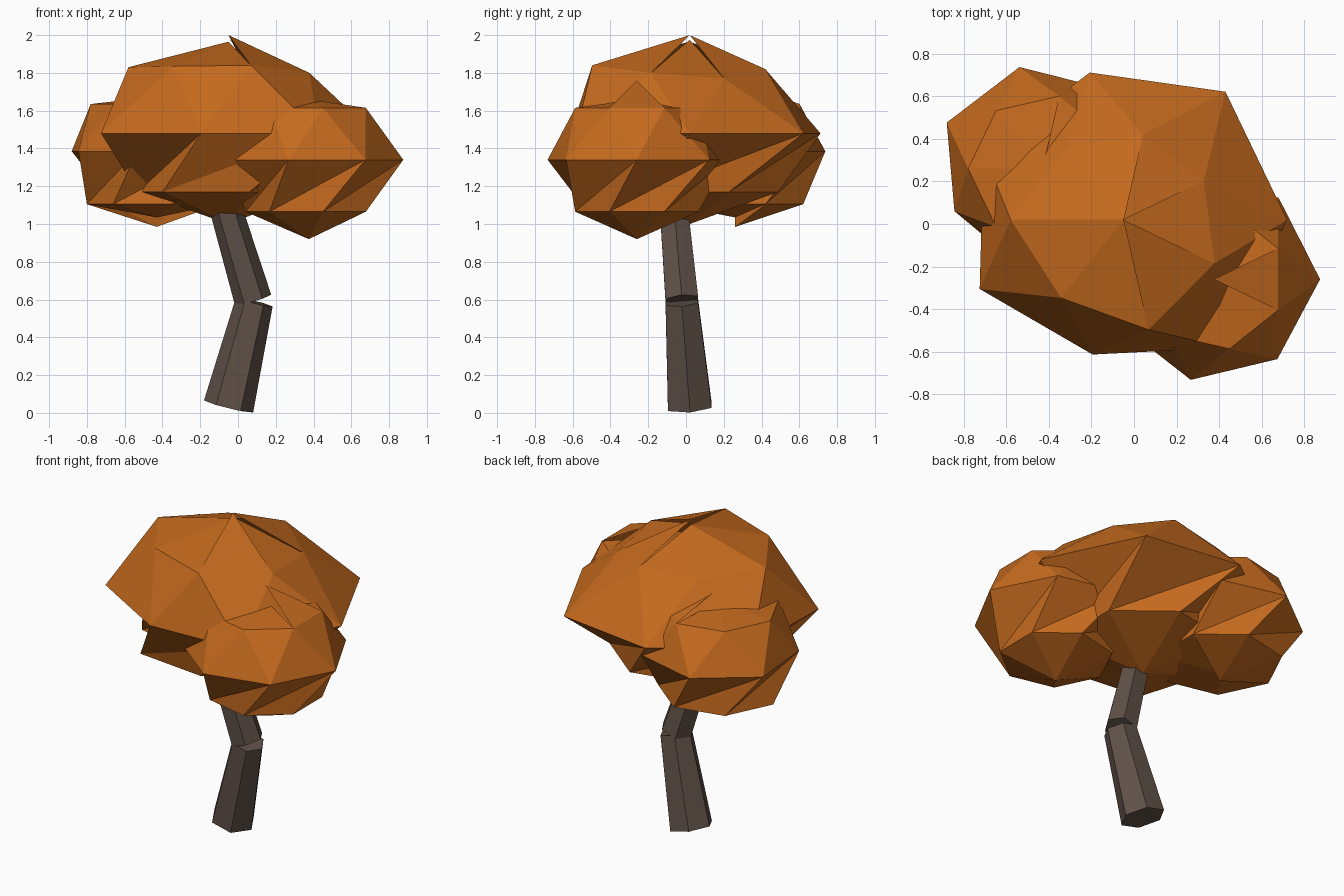
import bpy, bmesh, math
from mathutils import Vector

cube = bpy.data.objects.get("Cube")
if cube:
    bpy.data.objects.remove(cube, do_unlink=True)


def make_material(name, color):
    mat = bpy.data.materials.new(name)
    mat.use_nodes = True
    mat.diffuse_color = (*color, 1)
    mat.node_tree.nodes["Principled BSDF"].inputs["Base Color"].default_value = (*color, 1)
    return mat


bark = make_material("brown bark", (0.115, 0.082, 0.065))
foliage = make_material("autumn orange", (0.56, 0.145, 0.013))


def finish(name, bm, mat):
    bmesh.ops.recalc_face_normals(bm, faces=bm.faces)
    mesh = bpy.data.meshes.new(name)
    bm.to_mesh(mesh)
    bm.free()
    mesh.materials.append(mat)
    obj = bpy.data.objects.new(name, mesh)
    bpy.context.collection.objects.link(obj)
    return obj


def trunk_section(name, start, end, r_start, r_end):
    """Tapered hexagonal prism along a leaning axis."""
    start, end = Vector(start), Vector(end)
    axis = end - start
    bm = bmesh.new()
    bmesh.ops.create_cone(bm, cap_ends=True, segments=6, radius1=r_start,
                          radius2=r_end, depth=axis.length)
    # Turn a corner of the hexagon toward +x
    corner = max(bm.verts, key=lambda v: v.co.x).co
    spin = -math.atan2(corner.y, corner.x)
    turn = Vector((0, 0, 1)).rotation_difference(axis).to_matrix()
    for v in bm.verts:
        x, y, z = v.co
        flat = Vector((x * math.cos(spin) - y * math.sin(spin),
                       x * math.sin(spin) + y * math.cos(spin), z))
        v.co = turn @ flat + (start + end) / 2
    return finish(name, bm, bark)


def leaf_clump(name, center, top, bottom, middle, upper, lower):
    """Faceted seven-sided clump: ragged cap, three staggered rings, ragged cap.
    Caps are lists of tip heights, one per sector; rings are (heights, radii).
    Shorter lists repeat. The lower band is twisted by one step."""
    n = 7
    bm = bmesh.new()
    c = Vector(center)

    def pick(values, i):
        return values[i % len(values)]

    def ring(heights, radii, shift):
        verts = []
        for i in range(n):
            a = math.tau * (i + shift) / n
            r = pick(radii, i)
            verts.append(bm.verts.new(
                c + Vector((r * math.cos(a), r * math.sin(a), pick(heights, i)))))
        return verts

    equator = ring(*middle, 0)
    for shape, tips, twist in ((upper, top, 0), (lower, bottom, -1)):
        band = ring(*shape, 0.5)
        # Neighbouring sectors of equal height share one tip
        poles = {h: bm.verts.new(c + Vector((0, 0, h))) for h in tips}
        for i in range(n):
            j = (i + 1) % n
            a, b = band[(i + twist) % n], band[(j + twist) % n]
            bm.faces.new((equator[i], equator[j], a))
            bm.faces.new((equator[j], b, a))
            bm.faces.new((band[i], band[j], poles[pick(tips, i)]))
    return finish(name, bm, foliage)


# Bent trunk
trunk_section("lower_trunk", (-0.05, 0.02, 0.034), (0.086, -0.022, 0.587), 0.134, 0.1)
trunk_section("upper_trunk", (0.08, -0.022, 0.597), (-0.1, -0.075, 1.2), 0.1, 0.082)

# Crown: one wide clump and two smaller side clumps
leaf_clump("main_foliage", (-0.05, 0.02, 1.48),
           (0.52, 0.485, 0.485, 0.485, 0.485, 0.52, 0.495), (-0.48,),
           ((0,), (0.77, 0.77, 0.71, 0.73, 0.75, 0.65, 0.77)),
           ((0.29, 0.34, 0.32, 0.35, 0.355, 0.36, 0.32),
            (0.42, 0.41, 0.43, 0.53, 0.47, 0.53, 0.475)),
           ((-0.31,), (0.48, 0.48, 0.48, 0.48, 0.56, 0.5, 0.48)))
leaf_clump("front_left_foliage", (0.375, -0.26, 1.34),
           (0.32, 0.32, 0.32, 0.32, 0.32, 0.32, 0.42), (-0.42,),
           ((0,), (0.5, 0.49, 0.49, 0.49, 0.49, 0.485, 0.48)),
           ((0.275,), (0.335,)), ((-0.275,), (0.335,)))
leaf_clump("back_right_foliage", (-0.43, 0.26, 1.385),
           (0.38, 0.29, 0.29, 0.29, 0.29, 0.29, 0.29),
           (-0.4, -0.4, -0.4, -0.35, -0.35, -0.35, -0.35),
           ((0,), (0.48, 0.48, 0.49, 0.5, 0.46, 0.47, 0.48)),
           ((0.25,), (0.35,)), ((-0.28,), (0.37,)))
